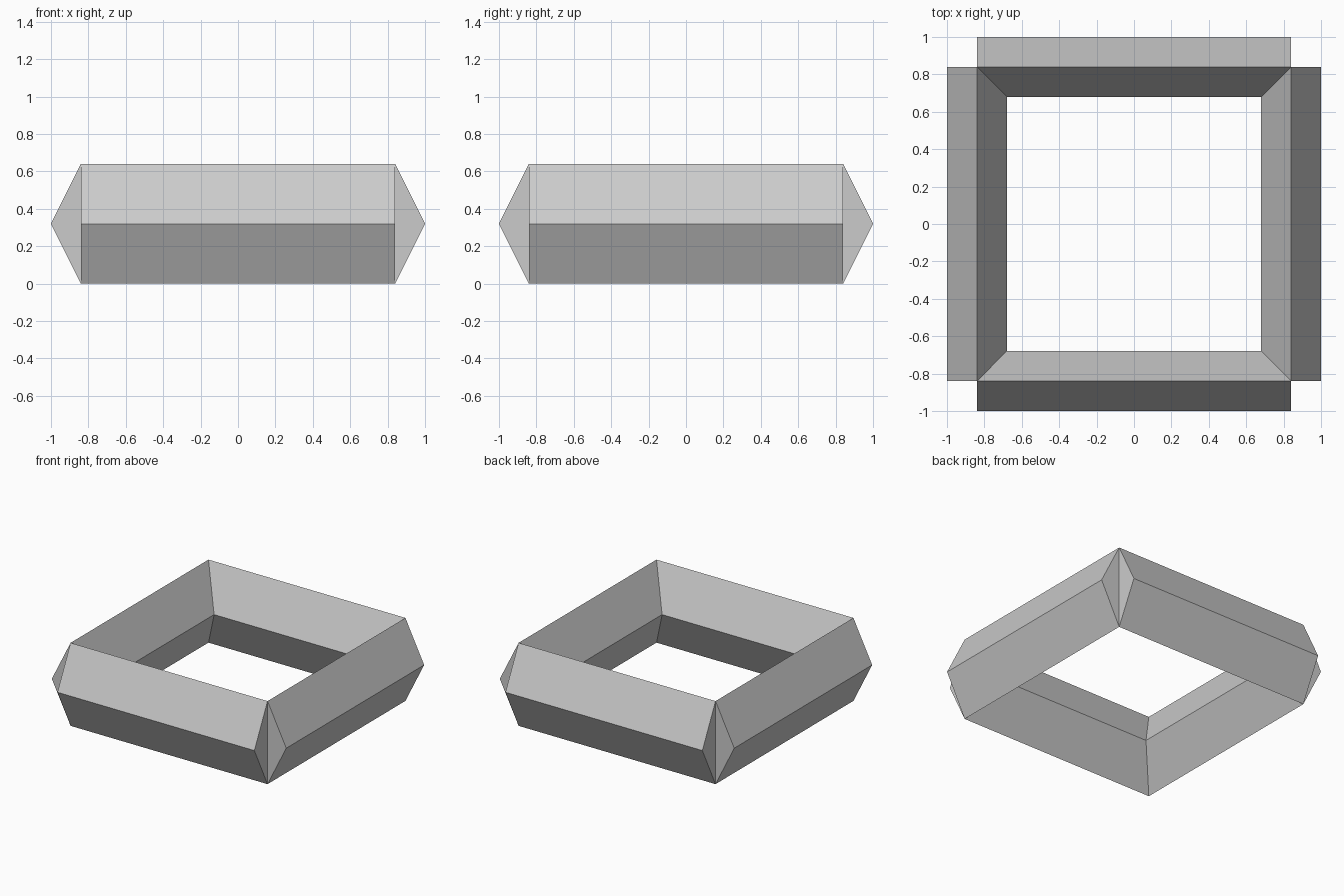
import bpy
import bmesh
from math import pi
from mathutils import Matrix

if "Cube" in bpy.data.objects:
    bpy.data.objects.remove(bpy.data.objects["Cube"], do_unlink=True)

MID = 0.84     # distance from the centre to each beam's ridge
HALF = 0.16    # half the width of a beam
HEIGHT = 0.64

grey = bpy.data.materials.new("light grey")
grey.use_nodes = True
colour = (0.6, 0.6, 0.6, 1)
grey.diffuse_color = colour
grey.node_tree.nodes["Principled BSDF"].inputs["Base Color"].default_value = colour


def add_beam(bm, angle):
    """Diamond beam, mitred inside and cut square outside."""
    inner = MID - HALF
    # (half length, y, z) round the diamond: top, outer, bottom, inner
    section = [(MID, -MID, HEIGHT), (MID, -MID - HALF, HEIGHT / 2),
               (MID, -MID, 0), (inner, -inner, HEIGHT / 2)]
    turn = Matrix.Rotation(angle, 4, "Z")
    left = [bm.verts.new((-x, y, z)) for x, y, z in section]
    right = [bm.verts.new((x, y, z)) for x, y, z in section]
    for i in range(4):
        j = (i + 1) % 4
        bm.faces.new((left[i], left[j], right[j], right[i]))
    # triangular outer ends
    bm.faces.new(left[:3][::-1])
    bm.faces.new(right[:3])
    bmesh.ops.transform(bm, matrix=turn, verts=left + right)


bm = bmesh.new()
for side in range(4):
    add_beam(bm, side * pi / 2)
bmesh.ops.remove_doubles(bm, verts=bm.verts, dist=0.0001)
bmesh.ops.recalc_face_normals(bm, faces=bm.faces)

mesh = bpy.data.meshes.new("square_frame")
bm.to_mesh(mesh)
bm.free()
mesh.materials.append(grey)
frame = bpy.data.objects.new("square_frame", mesh)
bpy.context.collection.objects.link(frame)
